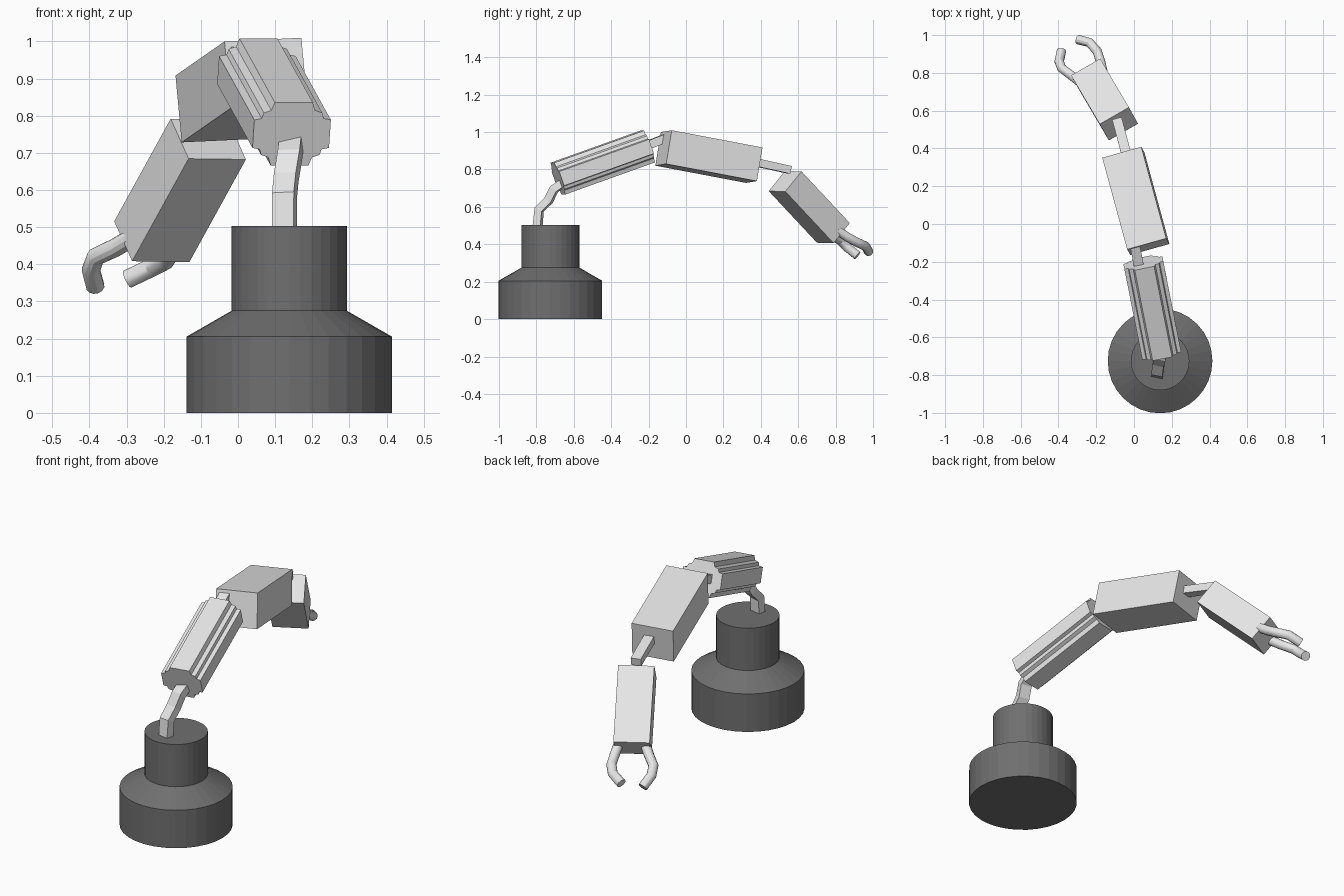
import bpy, bmesh, math
from mathutils import Vector, Matrix

if "Cube" in bpy.data.objects:
    bpy.data.objects.remove(bpy.data.objects["Cube"])


def material(name, v):
    m = bpy.data.materials.new(name)
    m.diffuse_color = (v, v, v, 1)
    m.use_nodes = True
    m.node_tree.nodes["Principled BSDF"].inputs["Base Color"].default_value = m.diffuse_color
    return m


LIGHT = material("light_grey", 0.8)
DARK = material("dark_grey", 0.16)


def finish(bm, name, mat, smooth=False):
    bmesh.ops.recalc_face_normals(bm, faces=bm.faces)
    mesh = bpy.data.meshes.new(name)
    bm.to_mesh(mesh)
    bm.free()
    mesh.materials.append(mat)
    ob = bpy.data.objects.new(name, mesh)
    bpy.context.collection.objects.link(ob)
    if smooth:
        bpy.ops.object.select_all(action='DESELECT')
        ob.select_set(True)
        bpy.context.view_layer.objects.active = ob
        bpy.ops.object.shade_smooth_by_angle(angle=math.radians(30))
    return ob


def loft(name, rings, mat, smooth=False):
    """Skin matching rings of points and cap both ends."""
    bm = bmesh.new()
    vs = [[bm.verts.new(p) for p in r] for r in rings]
    n = len(vs[0])
    for a, b in zip(vs, vs[1:]):
        for i in range(n):
            j = (i + 1) % n
            bm.faces.new((a[i], a[j], b[j], b[i]))
    bm.faces.new(vs[0][::-1])
    bm.faces.new(vs[-1])
    return finish(bm, name, mat, smooth)


def sweep(name, path, section, mat, side, smooth=False):
    """Carry a section along a path; side is the section's u direction."""
    pts = [Vector(p) for p in path]
    rings = []
    for i, p in enumerate(pts):
        t = Vector()
        if i:
            t += (p - pts[i - 1]).normalized()
        if i < len(pts) - 1:
            t += (pts[i + 1] - p).normalized()
        t.normalize()
        u = Vector(side)
        u = (u - t * u.dot(t)).normalized()
        w = u.cross(t)
        rings.append([p + u * a + w * b for a, b in section])
    return loft(name, rings, mat, smooth)


def rect(w, h):
    return [(-w / 2, -h / 2), (w / 2, -h / 2), (w / 2, h / 2), (-w / 2, h / 2)]


def circle(r, n):
    return [(r * math.cos(2 * math.pi * i / n), r * math.sin(2 * math.pi * i / n))
            for i in range(n)]


def segment(name, centre, axis, section, side):
    c, d = Vector(centre), Vector(axis) / 2
    return sweep(name, [c - d, c + d], section, LIGHT, side)


# stepped pedestal
pedestal = [(0.277, 0), (0.277, 0.205), (0.155, 0.275), (0.155, 0.503)]
loft("pedestal", [[Vector((0.138 + x, -0.725 + y, z)) for x, y in circle(r, 32)]
                  for r, z in pedestal], DARK)

# bent neck between pedestal and lower arm
sweep("neck", [(0.125, -0.795, 0.48), (0.125, -0.785, 0.585), (0.13, -0.735, 0.635),
               (0.14, -0.705, 0.695), (0.145, -0.63, 0.745)],
      rect(0.06, 0.042), LIGHT, (0.97, -0.22, 0))

# ridged lower arm, one quarter of the section mirrored four ways
q = [(0.105, 0.04), (0.085, 0.044), (0.08, 0.06), (0.06, 0.067), (0.052, 0.09)]
half = q + [(-u, v) for u, v in reversed(q)]
ridged = half + [(u, -v) for u, v in half[::-1]]
segment("lower_arm", (0.097, -0.445, 0.837), (-0.095, 0.48, 0.172), ridged, (0.98, 0.19, 0))

# boxed middle and end arms
segment("middle_arm", (0.0095, 0.1225, 0.869), (-0.132, 0.485, -0.092),
        rect(0.215, 0.183), (0.21, 0.045, 0.012))
segment("end_arm", (-0.156, 0.659, 0.599), (-0.152, 0.258, -0.276),
        rect(0.178, 0.146), (0.158, 0.082, 0.005))

# square joint rods
sweep("first_joint", [(0.035, -0.27, 0.905), (0.0, -0.09, 0.975)],
      rect(0.052, 0.045), LIGHT, (0.98, 0.19, 0))
sweep("second_joint", [(-0.035, 0.35, 0.843), (-0.09, 0.555, 0.798)],
      rect(0.052, 0.042), LIGHT, (0.97, 0.25, 0))

# gripper fingers
fingers = {
    "left_finger": [(-0.28, 0.745, 0.475), (-0.33, 0.785, 0.445), (-0.383, 0.825, 0.42),
                    (-0.396, 0.86, 0.385), (-0.384, 0.917, 0.34)],
    "right_finger": [(-0.165, 0.81, 0.475), (-0.177, 0.86, 0.44), (-0.195, 0.915, 0.41),
                     (-0.235, 0.96, 0.39), (-0.298, 0.977, 0.36)],
}
for name, path in fingers.items():
    sweep(name, path, circle(0.025, 12), LIGHT, (0.315, -0.582, -0.753), True)
